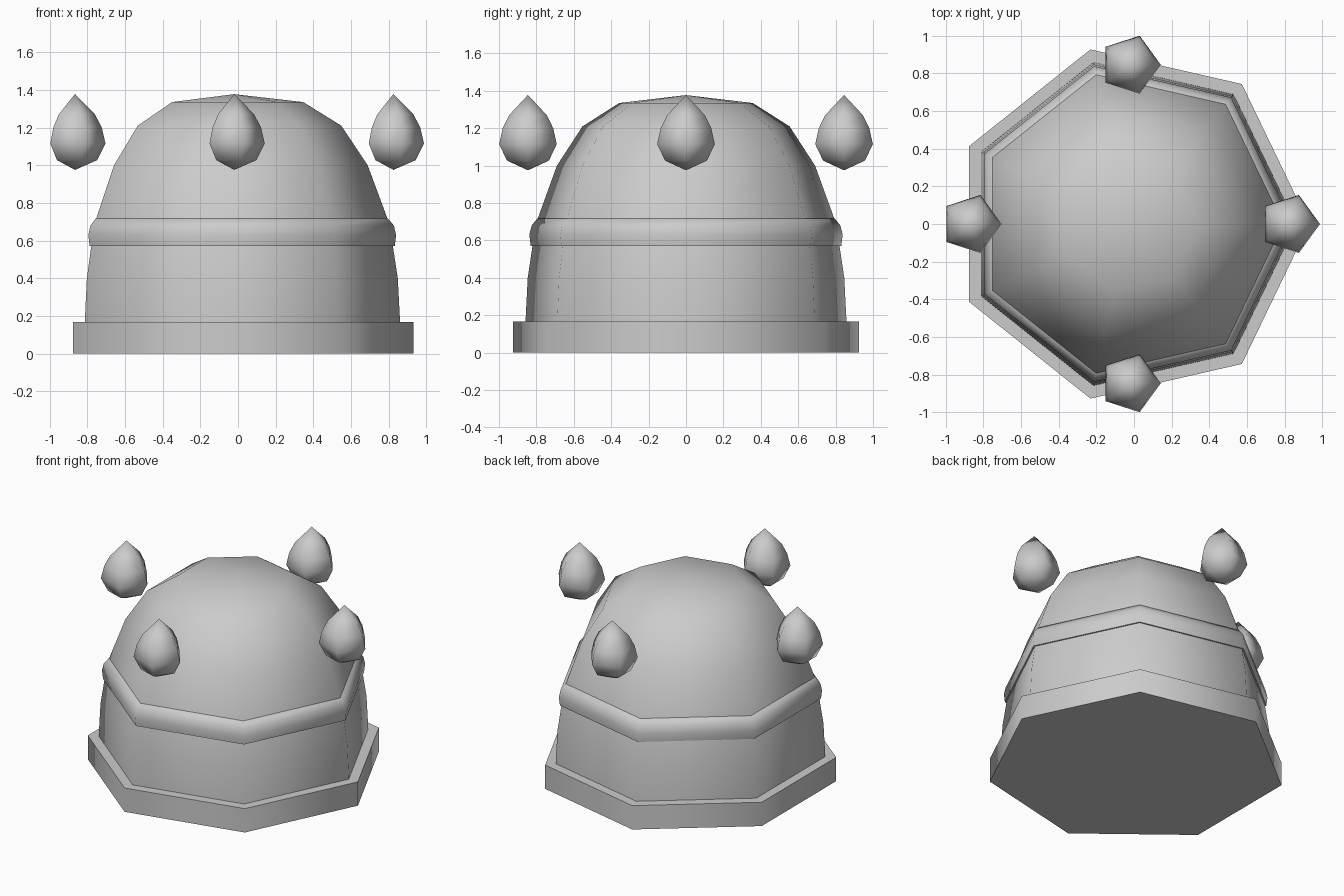
import bpy, bmesh, math

if "Cube" in bpy.data.objects:
    bpy.data.objects.remove(bpy.data.objects["Cube"])

CX = -0.02  # axis of the heptagonal body

grey = bpy.data.materials.new("stone_grey")
grey.diffuse_color = (0.6, 0.6, 0.6, 1)
grey.use_nodes = True
grey.node_tree.nodes["Principled BSDF"].inputs["Base Color"].default_value = grey.diffuse_color


def lathe(name, profile, sides, centre=(CX, 0), closed=False, smooth=80):
    """Spin (radius, z) points, listed bottom to top, into a faceted solid."""
    bm = bmesh.new()
    rings = []
    for r, z in profile:
        if r == 0:
            rings.append([bm.verts.new((0, 0, z))] * sides)
        else:
            rings.append([bm.verts.new((r * math.cos(2 * math.pi * i / sides),
                                        r * math.sin(2 * math.pi * i / sides), z))
                          for i in range(sides)])
    pairs = list(zip(rings, rings[1:]))
    if closed:
        pairs.append((rings[-1], rings[0]))
    for a, b in pairs:
        for i in range(sides):
            j = (i + 1) % sides
            corners = list(dict.fromkeys((a[i], a[j], b[j], b[i])))
            bm.faces.new(corners)
    # Flat caps on open ends
    if not closed:
        for ring in (rings[0], rings[-1]):
            if len(set(ring)) > 2:
                bm.faces.new(ring)
    bmesh.ops.recalc_face_normals(bm, faces=bm.faces)
    me = bpy.data.meshes.new(name)
    bm.to_mesh(me)
    bm.free()
    me.materials.append(grey)
    me.shade_smooth()
    me.set_sharp_from_angle(angle=math.radians(smooth))
    ob = bpy.data.objects.new(name, me)
    ob.location = (centre[0], centre[1], 0)
    bpy.context.collection.objects.link(ob)
    return ob


# Plinth
lathe("base", [(0.95, 0), (0.95, 0.167)], 7)

# Tapered drum wall and domed top
lathe("dome", [(0.88, 0.15), (0.879, 0.19), (0.868, 0.40), (0.842, 0.57), (0.812, 0.72),
               (0.708, 1.0), (0.568, 1.21), (0.366, 1.335), (0, 1.377)], 7)

# Rounded band around the dome
lathe("band", [(0.80, 0.571), (0.852, 0.571), (0.859, 0.63), (0.847, 0.68),
               (0.815, 0.718), (0.78, 0.718)], 7, closed=True, smooth=55)

# Four floating teardrop finials
drop = [(0, 0.975), (0.118, 1.027), (0.162, 1.115), (0.142, 1.20),
        (0.106, 1.27), (0, 1.378)]
for k, side in enumerate(("right", "back", "left", "front")):
    a = k * math.pi / 2
    lathe("finial_" + side, drop, 5,
          (CX + 0.845 * math.cos(a), 0.845 * math.sin(a)))
